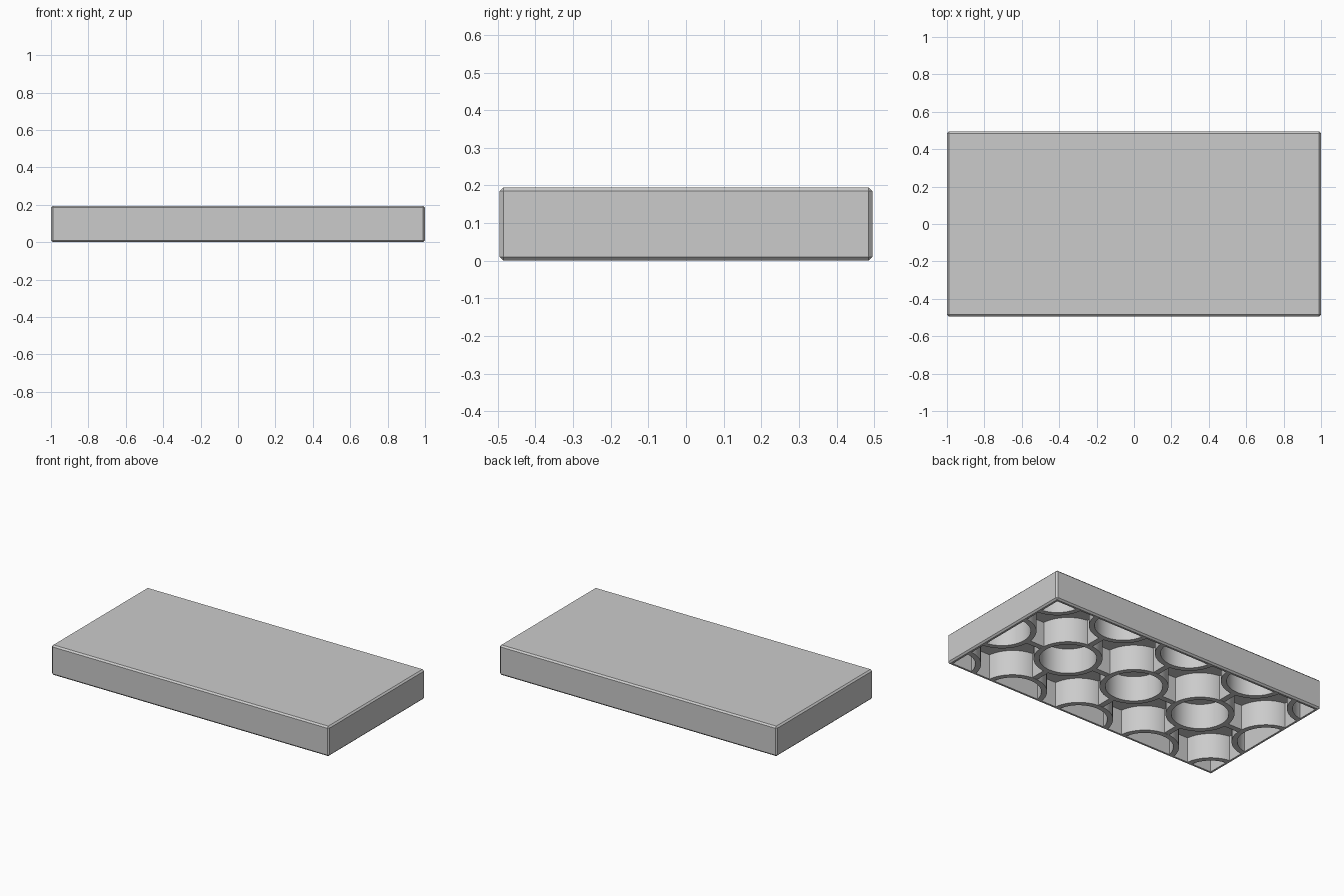
import bpy, bmesh, math
from mathutils import Vector, Matrix

cube = bpy.data.objects.get("Cube")
if cube:
    bpy.data.objects.remove(cube, do_unlink=True)

LENGTH, WIDTH, HEIGHT = 2.0, 0.99, 0.195
PITCH, OUTER, INNER = 0.5, 0.2, 0.167
BEVEL, LIP, ROOF = 0.01, 0.018, 0.162
RIB = 0.036

grey = bpy.data.materials.new("plain grey")
colour = (0.6, 0.6, 0.6, 1)
grey.diffuse_color = colour
grey.use_nodes = True
grey.node_tree.nodes["Principled BSDF"].inputs["Base Color"].default_value = colour


def add_box(bm, size, centre):
    matrix = Matrix.Translation(centre) @ Matrix.Diagonal((*size, 1))
    return bmesh.ops.create_cube(bm, size=1, matrix=matrix)["verts"]


def add_tube(bm, x, y):
    # Rectangular wall section swept round a vertical axis
    corners = [(INNER, 0), (OUTER, 0), (OUTER, ROOF + 0.01), (INNER, ROOF + 0.01)]
    verts = [bm.verts.new((x + r, y, z)) for r, z in corners]
    edges = [bm.edges.new((verts[i], verts[(i + 1) % 4])) for i in range(4)]
    bmesh.ops.spin(bm, geom=verts + edges, cent=(x, y, 0), axis=(0, 0, 1),
                   angle=math.tau, steps=48, use_merge=True)


def finish(bm, name, smooth=False):
    bmesh.ops.recalc_face_normals(bm, faces=bm.faces)
    mesh = bpy.data.meshes.new(name)
    bm.to_mesh(mesh)
    bm.free()
    mesh.materials.append(grey)
    obj = bpy.data.objects.new(name, mesh)
    bpy.context.collection.objects.link(obj)
    if smooth:
        bpy.ops.object.select_all(action='DESELECT')
        obj.select_set(True)
        bpy.context.view_layer.objects.active = obj
        bpy.ops.object.shade_smooth_by_angle(angle=math.radians(30))
    return obj


# Bevelled slab, hollowed from below
bm = bmesh.new()
add_box(bm, (LENGTH, WIDTH, HEIGHT), (0, 0, HEIGHT / 2))
bmesh.ops.bevel(bm, geom=bm.edges[:], offset=BEVEL, segments=1, affect='EDGES')
bm.normal_update()
bottom = min(bm.faces, key=lambda f: f.normal.z)
bmesh.ops.inset_region(bm, faces=[bottom], thickness=LIP)
moved = bmesh.ops.extrude_face_region(bm, geom=[bottom])["geom"]
if bottom.is_valid:
    bmesh.ops.delete(bm, geom=[bottom], context='FACES_ONLY')
bmesh.ops.translate(bm, vec=(0, 0, ROOF),
                    verts=[v for v in moved if isinstance(v, bmesh.types.BMVert)])
finish(bm, "tile_shell")

# Limits inside the side walls, where tubes and ribs are trimmed
limits = [(Vector((s, 0, 0)), LENGTH / 2 - 0.015) for s in (-1, 1)]
limits += [(Vector((0, s, 0)), WIDTH / 2 - 0.015) for s in (-1, 1)]


def trim(bm):
    for normal, distance in limits:
        bmesh.ops.bisect_plane(bm, geom=bm.verts[:] + bm.edges[:] + bm.faces[:],
                               plane_co=normal * distance, plane_no=normal,
                               clear_outer=True)


# Grid of tubes: whole inside, halves on the walls, quarters in the corners
bm = bmesh.new()
for i in range(-2, 3):
    for j in range(-1, 2):
        add_tube(bm, i * PITCH, j * PITCH)
trim(bm)
finish(bm, "underside_tubes", smooth=True)

# Short ribs joining neighbouring tubes
bm = bmesh.new()
gap = PITCH - 2 * OUTER + 0.02
for i in range(-2, 2):
    add_box(bm, (gap, RIB, ROOF), ((i + 0.5) * PITCH, 0, ROOF / 2 + 0.001))
for i in range(-1, 2):
    for s in (-1, 1):
        add_box(bm, (RIB, gap, ROOF), (i * PITCH, s * PITCH / 2, ROOF / 2 + 0.001))
finish(bm, "underside_ribs")
